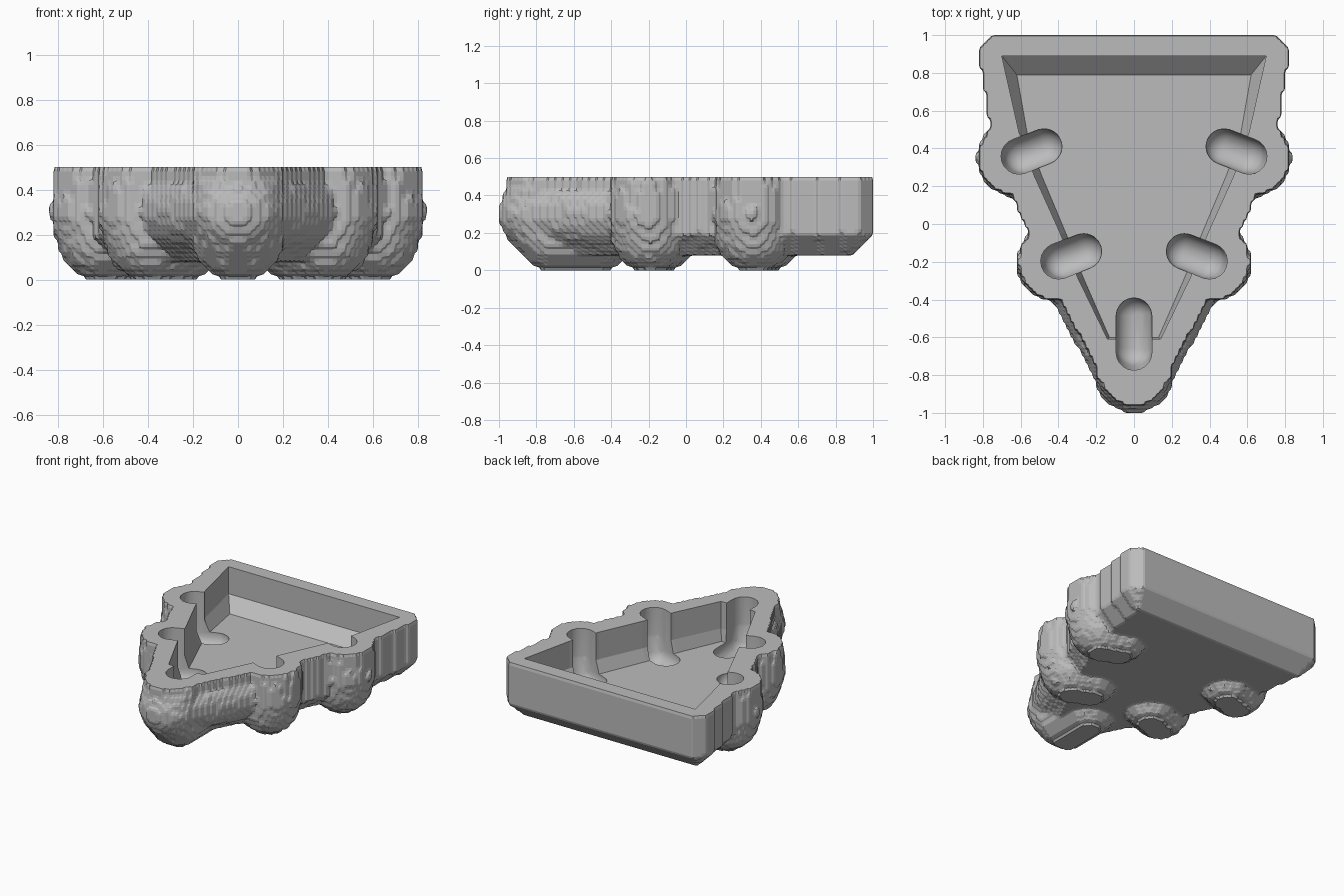
import bpy, bmesh
from mathutils import Vector

if "Cube" in bpy.data.objects:
    bpy.data.objects.remove(bpy.data.objects["Cube"])

STEP = 0.02          # size of the stepped outer skin
RIM = 0.5            # height of the flat rim
FLOOR = 0.21         # height of the tray floor

grey = bpy.data.materials.new("plain grey")
grey.use_nodes = True
grey.diffuse_color = (0.5, 0.5, 0.5, 1)
grey.node_tree.nodes["Principled BSDF"].inputs["Base Color"].default_value = (0.5, 0.5, 0.5, 1)

# Half outlines: cavity wall, cavity floor edge, and core of the outer skin
WALL = [(0.70, 0.89), (0.61, 0.49), (0.53, 0.26), (0.39, -0.05), (0.30, -0.28), (0.14, -0.61)]
BASE = [(0.62, 0.79), (0.56, 0.45), (0.49, 0.26), (0.36, -0.05), (0.27, -0.28), (0.13, -0.60)]
CORE = [(0.70, 0.89), (0.65, 0.55), (0.565, 0.26), (0.43, -0.05), (0.311, -0.3), (0.02, -0.84)]

# Finger channels: outer end, inner end, outward bulge
CHANNELS = [((0, -0.675), (0, -0.485), 0.115),
            ((0.605, 0.36), (0.475, 0.41), 0.02),
            ((0.395, -0.195), (0.265, -0.145), 0.02)]


def full(half):
    return half + [(-x, y) for x, y in reversed(half)]


def channel_path(outer, inner, bulge, top):
    p, q = Vector(outer), Vector(inner)
    u = (p - q).normalized() * bulge
    spots = [(p, top), (p + u, 0.3), ((p + u * 0.5).lerp(q, 0.12), 0.2), (q, 0.2)]
    return [Vector((v.x, v.y, z)) for v, z in spots]


def segment_distance(p, a, b):
    ab = b - a
    t = max(0.0, min(1.0, (p - a).dot(ab) / ab.length_squared))
    return (p - a - ab * t).length


def outline_distance(p, loop):
    # Zero inside the convex outline, distance to its border outside
    pairs = list(zip(loop, loop[1:] + loop[:1]))
    if all((b - a).cross(p - a) <= 0 for a, b in pairs):
        return 0.0
    return min(segment_distance(p, a, b) for a, b in pairs)


def make_object(name, bm):
    bmesh.ops.recalc_face_normals(bm, faces=bm.faces)
    mesh = bpy.data.meshes.new(name)
    bm.to_mesh(mesh)
    bm.free()
    mesh.materials.append(grey)
    obj = bpy.data.objects.new(name, mesh)
    bpy.context.collection.objects.link(obj)
    return obj


# Outer solid: cells within the wall thickness of the core, a channel or a bulging front flank
loop = [Vector(c) for c in full(CORE)]
paths = [channel_path(*c, RIM + 0.1) for c in CHANNELS]
paths.append([Vector((0, -0.77, 0.31)), Vector((0.25, -0.3, 0.31))])
solid = set()
for i in range(0, 44):
    for j in range(-52, 52):
        x, y = (i + 0.5) * STEP, (j + 0.5) * STEP
        side = outline_distance(Vector((x, y)), loop)
        if side > 0.4:
            continue
        for k in range(0, round(RIM / STEP)):
            p = Vector((x, y, (k + 0.5) * STEP))
            down = max(0.0, FLOOR - p.z)
            inside = max(side, down * 0.97, (side + down) * 0.87) < 0.118
            if not inside:
                inside = any(segment_distance(p, a, b) < 0.209
                             for path in paths for a, b in zip(path, path[1:]))
            if inside:
                solid.add((i, j, k))
                solid.add((-1 - i, j, k))

# Stepped skin: one vertex per mixed cell, with chamfered step corners
bm = bmesh.new()
CORNERS = [(a, b, c) for a in (0, 1) for b in (0, 1) for c in (0, 1)]
EDGES = [(s, t) for s in CORNERS for t in CORNERS
         if s < t and sum(abs(m - n) for m, n in zip(s, t)) == 1]
verts = {}


def skin_vertex(cell):
    if cell not in verts:
        fill = {c: tuple(m + n for m, n in zip(cell, c)) in solid for c in CORNERS}
        mids = [(Vector(s) + Vector(t)) / 2 for s, t in EDGES if fill[s] != fill[t]]
        pos = (Vector(cell) + sum(mids, Vector()) / len(mids) + Vector((0.5, 0.5, 0.5))) * STEP
        if pos.z > RIM - STEP * 0.5:
            pos.z = RIM
        if pos.z < STEP * 0.5:
            pos.z = 0
        verts[cell] = bm.verts.new(pos)
    return verts[cell]


for cell in sorted(solid):
    for axis in range(3):
        for way in (-1, 1):
            near = list(cell)
            near[axis] += way
            if tuple(near) in solid:
                continue
            base = list(cell)
            base[axis] = min(cell[axis], near[axis])
            m, n = (axis + 1) % 3, (axis + 2) % 3
            quad = []
            for dm, dn in ((-1, -1), (0, -1), (0, 0), (-1, 0)):
                corner = list(base)
                corner[m] += dm
                corner[n] += dn
                quad.append(skin_vertex(tuple(corner)))
            bm.faces.new(quad if way > 0 else quad[::-1])
tray = make_object("tray_body", bm)

# Wedge cavity cutter: upright walls with a sloped foot
bm = bmesh.new()
rings = [[bm.verts.new((x, y, z)) for x, y in full(half)]
         for half, z in ((WALL, RIM + 0.1), (WALL, 0.3), (BASE, FLOOR))]
for low, high in zip(rings, rings[1:]):
    for n in range(len(low)):
        n2 = (n + 1) % len(low)
        bm.faces.new((low[n], low[n2], high[n2], high[n]))
bm.faces.new(rings[0])
bm.faces.new(rings[-1])
cavity = make_object("cavity_cutter", bm)

# Channel cutters: rounded hulls around each channel path
bm = bmesh.new()
for outer, inner, bulge in CHANNELS:
    for sign in ((1, -1) if outer[0] else (1,)):
        part = bmesh.new()
        for p in channel_path(outer, inner, min(bulge, 0.01), RIM + 0.15):
            made = bmesh.ops.create_icosphere(part, subdivisions=3, radius=0.095)
            bmesh.ops.translate(part, verts=made["verts"], vec=(p.x * sign, p.y, p.z))
        hull = bmesh.ops.convex_hull(part, input=part.verts)
        junk = {g for g in hull["geom_interior"] + hull["geom_unused"]
                if isinstance(g, bmesh.types.BMVert)}
        bmesh.ops.delete(part, geom=list(junk), context="VERTS")
        copies = {v: bm.verts.new(v.co) for v in part.verts if v.link_faces}
        for f in part.faces:
            bm.faces.new([copies[v] for v in f.verts]).smooth = True
        part.free()
channels = make_object("channel_cutter", bm)

# Carve the tray, then remove the cutters
bpy.context.view_layer.objects.active = tray
for cutter in (cavity, channels):
    cutter.hide_render = True
    cut = tray.modifiers.new("carve", "BOOLEAN")
    cut.operation = "DIFFERENCE"
    cut.solver = "EXACT"
    cut.object = cutter
    bpy.ops.object.modifier_apply(modifier=cut.name)
    bpy.data.objects.remove(cutter)
